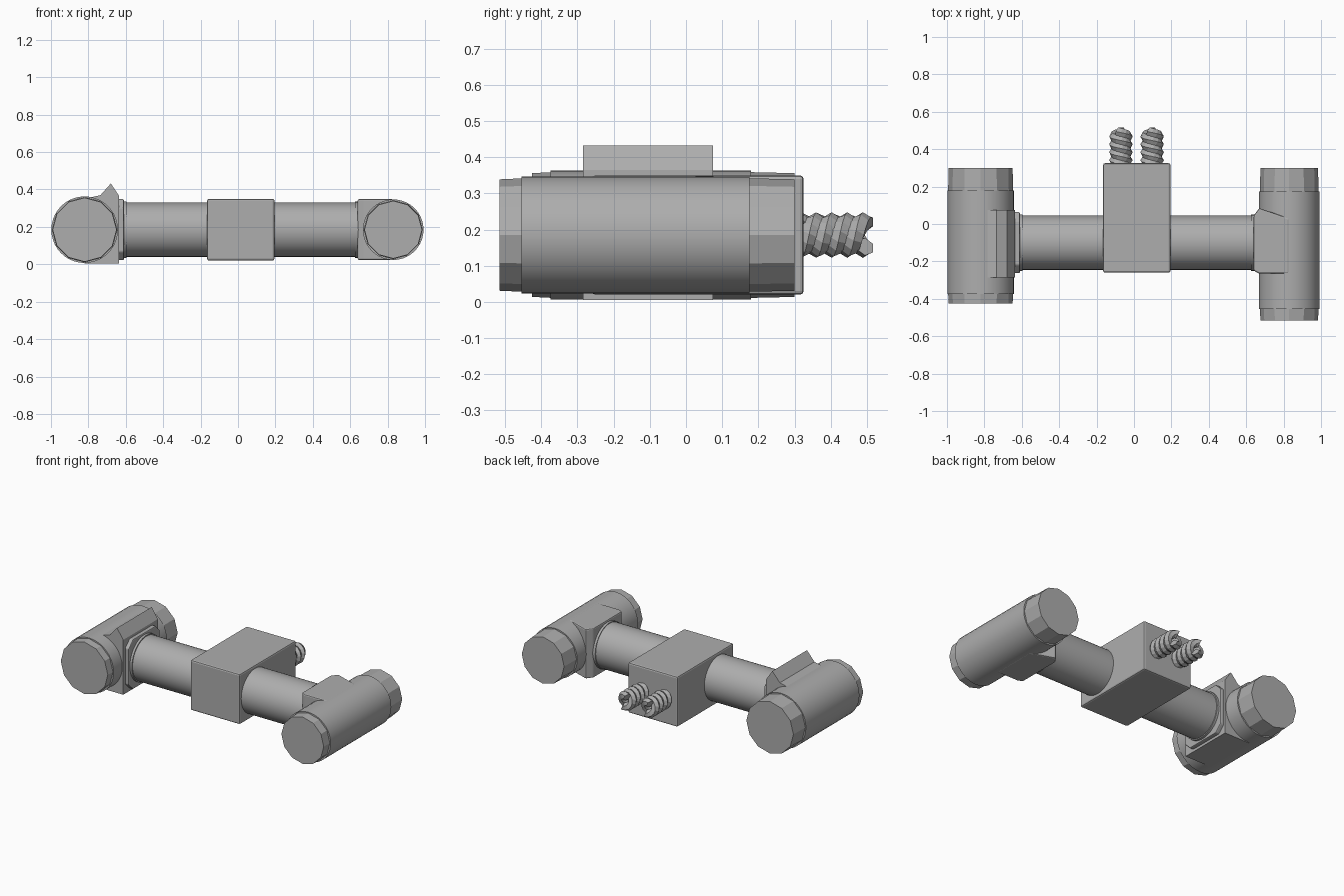
import bpy, bmesh, math
from mathutils import Matrix, Vector

cube = bpy.data.objects.get("Cube")
if cube:
    bpy.data.objects.remove(cube, do_unlink=True)

grey = bpy.data.materials.new("plain grey")
grey.use_nodes = True
colour = (0.42, 0.42, 0.42, 1)
grey.diffuse_color = colour
grey.node_tree.nodes["Principled BSDF"].inputs["Base Color"].default_value = colour

MID_Z = 0.185
BAR_Y = -0.10


def add_object(name, bm, smooth=False):
    bmesh.ops.recalc_face_normals(bm, faces=bm.faces)
    mesh = bpy.data.meshes.new(name)
    bm.to_mesh(mesh)
    bm.free()
    mesh.materials.append(grey)
    obj = bpy.data.objects.new(name, mesh)
    bpy.context.collection.objects.link(obj)
    if smooth:
        bpy.ops.object.select_all(action='DESELECT')
        obj.select_set(True)
        bpy.context.view_layer.objects.active = obj
        bpy.ops.object.shade_smooth_by_angle(angle=math.radians(25))
    return obj


def cylinder(name, axis, start, end, radius, across, sides=40, end_radius=None):
    """Cylinder along x or y; across is its position on the other level axis."""
    bm = bmesh.new()
    bmesh.ops.create_cone(bm, cap_ends=True, segments=sides, radius1=radius,
                          radius2=end_radius or radius, depth=end - start)
    mid = (start + end) / 2
    if axis == 'X':
        place = Matrix.Translation((mid, across, MID_Z)) @ Matrix.Rotation(math.pi / 2, 4, 'Y')
    else:
        place = Matrix.Translation((across, mid, MID_Z)) @ Matrix.Rotation(-math.pi / 2, 4, 'X')
    bm.transform(place)
    return add_object(name, bm, sides > 16)


def prism(name, points, offset, bevel=0):
    """Extrude a closed outline by the offset vector."""
    bm = bmesh.new()
    face = bm.faces.new([bm.verts.new(p) for p in points])
    out = bmesh.ops.extrude_face_region(bm, geom=[face])
    bmesh.ops.translate(bm, vec=offset, verts=[v for v in out["geom"] if isinstance(v, bmesh.types.BMVert)])
    obj = add_object(name, bm)
    if bevel:
        mod = obj.modifiers.new("edge softening", 'BEVEL')
        mod.width = bevel
        mod.segments = 2
    return obj


# Cross bar and central block
cylinder("cross_bar", 'X', -0.64, 0.68, 0.145, BAR_Y, 48)
prism("central_block", [(-0.165, -0.26, 0.02), (0.195, -0.26, 0.02),
                        (0.195, 0.325, 0.02), (-0.165, 0.325, 0.02)], (0, 0, 0.33), 0.01)

# End drums: smooth middle with faceted caps
for side, x, radius, cap, ys in (("right", -0.82, 0.178, 0.174, (-0.425, -0.375, 0.18, 0.30)),
                                 ("left", 0.83, 0.162, 0.157, (-0.515, -0.455, 0.175, 0.30))):
    cylinder(side + "_drum", 'Y', ys[1], ys[2], radius, x)
    cylinder(side + "_front_cap", 'Y', ys[0], ys[1] + 0.01, cap - 0.003, x, 12, cap)
    cylinder(side + "_back_cap", 'Y', ys[2] - 0.01, ys[3], cap, x, 12, cap - 0.003)

# Right saddle with its raised ridge
saddle = [(-0.82, 0.005), (-0.635, 0.005), (-0.635, 0.365), (-0.68, 0.432), (-0.735, 0.37), (-0.82, 0.35)]
prism("right_saddle", [(x, -0.285, z) for x, z in saddle], (0, 0.36, 0))

# Chamfered collar plate and ring against the right saddle
half, cut = 0.163, 0.045
corners = []
for sy, sz in ((1, 1), (-1, 1), (-1, -1), (1, -1)):
    pair = [(half, half - cut), (half - cut, half)]
    if sy * sz < 0:
        pair.reverse()
    corners += [(-0.65, BAR_Y + sy * a, MID_Z + sz * b) for a, b in pair]
prism("right_collar", corners, (0.04, 0, 0), 0.006)
cylinder("right_collar_ring", 'X', -0.615, -0.595, 0.152, BAR_Y)

# Left saddle flaring into the drum
plan = [(0.64, -0.25), (0.67, -0.265), (0.83, -0.265), (0.83, 0.03), (0.67, 0.085), (0.64, 0.045)]
prism("left_saddle", [(x, y, 0.023) for x, y in plan], (0, 0, 0.325), 0.008)
cylinder("left_collar_ring", 'X', 0.625, 0.65, 0.15, BAR_Y)


def twisted_rod(name, x):
    """Two faceted strands wound round each other along y."""
    bm = bmesh.new()
    sides, steps, pitch = 6, 30, 0.085
    for strand in range(2):
        rings = []
        for i in range(steps + 1):
            y = 0.31 + 0.185 * i / steps
            turn = math.tau * (y / pitch + strand / 2)
            out = Vector((math.cos(turn), 0, math.sin(turn)))
            along = Vector((-out.z * 0.033, pitch / math.tau, out.x * 0.033)).normalized()
            normal = out.cross(along)
            centre = Vector((x, y, MID_Z)) + out * 0.036
            rings.append([bm.verts.new(centre + 0.027 * (out * math.cos(a) + normal * math.sin(a)))
                          for a in (math.tau * k / sides for k in range(sides))])
        for a, b in zip(rings, rings[1:]):
            for k in range(sides):
                n = (k + 1) % sides
                bm.faces.new((a[k], a[n], b[n], b[k]))
        bm.faces.new(rings[0])
        bm.faces.new(rings[-1])
    add_object(name, bm)


# Twisted rods at the back of the block
twisted_rod("right_twisted_rod", -0.07)
twisted_rod("left_twisted_rod", 0.097)
